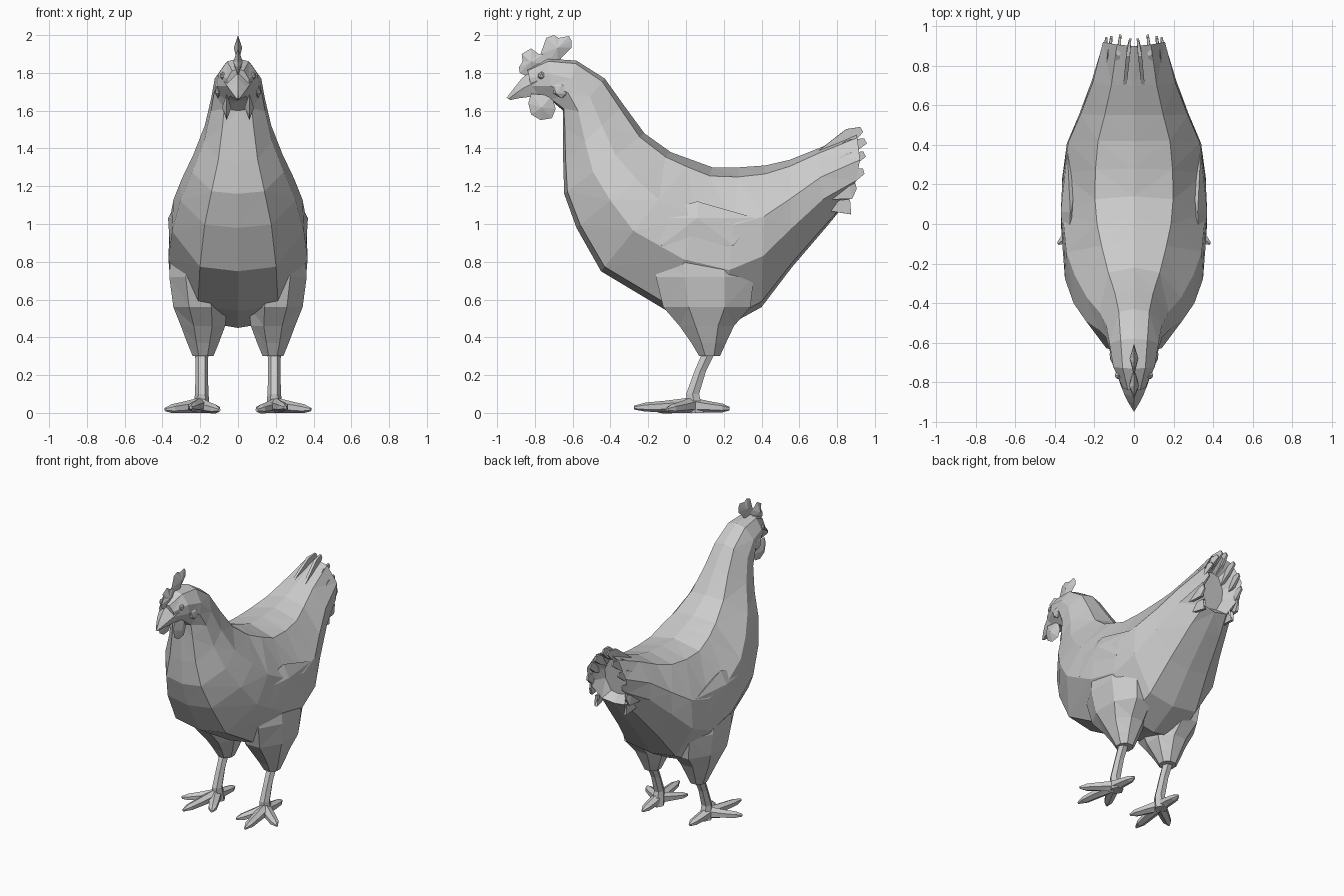
import bpy, bmesh, math
from mathutils import Vector

if "Cube" in bpy.data.objects:
    bpy.data.objects.remove(bpy.data.objects["Cube"])


def finish(name, bm, mirror=False):
    """Turn a bmesh into a flat-shaded object, optionally mirrored over x."""
    bmesh.ops.triangulate(bm, faces=bm.faces[:])
    bmesh.ops.recalc_face_normals(bm, faces=bm.faces[:])
    me = bpy.data.meshes.new(name)
    bm.to_mesh(me)
    bm.free()
    ob = bpy.data.objects.new(name, me)
    bpy.context.collection.objects.link(ob)
    if mirror:
        m = ob.modifiers.new("Mirror", 'MIRROR')
        m.use_mirror_merge = False
    return ob


def loft(name, rings, mirror=False):
    """Skin a list of equally sized point rings and cap both ends."""
    bm = bmesh.new()
    vs = [[bm.verts.new(p) for p in r] for r in rings]
    n = len(rings[0])
    for a, b in zip(vs, vs[1:]):
        for i in range(n):
            j = (i + 1) % n
            bm.faces.new((a[i], a[j], b[j], b[i]))
    bm.faces.new(vs[0])
    bm.faces.new(vs[-1][::-1])
    return finish(name, bm, mirror)


def tube(name, path, sides=6, mirror=True):
    """Tapered tube; path items are (point, half width, half height)."""
    pts = [Vector(p[0]) for p in path]
    d = (pts[-1] - pts[0]).normalized()
    side = d.cross(Vector((0, 0, 1))).normalized()
    up = side.cross(d)
    rings = []
    for p, (_, w, h) in zip(pts, path):
        angs = [2 * math.pi * (i + .5) / sides for i in range(sides)]
        rings.append([p + side * w * math.cos(a) + up * h * math.sin(a) for a in angs])
    return loft(name, rings, mirror)


def plate(name, outline, x, half, mirror=False):
    """Lens-like plate: a yz outline with a raised centre on both sides."""
    bm = bmesh.new()
    rim = [bm.verts.new((x, y, z)) for y, z in outline]
    cy = sum(p[0] for p in outline) / len(outline)
    cz = sum(p[1] for p in outline) / len(outline)
    for s in (-1, 1):
        c = bm.verts.new((x + s * half, cy, cz))
        for i, v in enumerate(rim):
            bm.faces.new((v, rim[(i + 1) % len(rim)], c))
    return finish(name, bm, mirror)


def blob(name, centre, scale, mirror=True, level=1):
    bm = bmesh.new()
    bmesh.ops.create_icosphere(bm, subdivisions=level, radius=1)
    for v in bm.verts:
        v.co = Vector(centre) + Vector(a * b for a, b in zip(v.co, scale))
    return finish(name, bm, mirror)


# body: sections from head to tail (back y, z, belly y, z, half width, rear bulge)
sections = [
    (-.84, 1.82, -.81, 1.68, .06, 0), (-.73, 1.875, -.71, 1.65, .11, 0),
    (-.58, 1.865, -.65, 1.60, .13, 0), (-.43, 1.77, -.65, 1.50, .148, 0),
    (-.33, 1.63, -.65, 1.33, .185, 0), (-.22, 1.48, -.645, 1.16, .25, 0),
    (-.08, 1.38, -.58, .98, .315, 0), (.03, 1.34, -.45, .75, .36, 0),
    (.14, 1.30, -.10, .54, .38, 0), (.28, 1.30, .20, .45, .375, 0),
    (.42, 1.31, .40, .56, .35, 0), (.55, 1.34, .56, .77, .285, 0),
    (.70, 1.40, .74, .98, .22, 0), (.90, 1.48, .83, 1.09, .165, .05),
    (.81, 1.40, .78, 1.14, .10, 0),
]
half = [(0, 0), (.52, .06), (.95, .36), (.97, .64), (.56, .96), (0, 1)]
section = half + [(-x, t) for x, t in half[-2:0:-1]]
loft("body", [[(x * w, ty + (by - ty) * t + 4 * bulge * t * (1 - t), tz + (bz - tz) * t)
               for x, t in section] for ty, tz, by, bz, w, bulge in sections])

# beak
loft("beak", [[(0, y, t), (w, y + .01, (t + b) / 2), (w * .6, y + .02, b),
               (-w * .6, y + .02, b), (-w, y + .01, (t + b) / 2)]
              for y, t, b, w in ((-.95, 1.668, 1.656, .006), (-.91, 1.72, 1.665, .03),
                                 (-.87, 1.77, 1.67, .05), (-.80, 1.83, 1.68, .075))])

# comb lobes
plate("comb_front", [(-.82, 1.77), (-.88, 1.80), (-.885, 1.83), (-.865, 1.86), (-.87, 1.90),
                     (-.82, 1.93), (-.78, 1.90), (-.75, 1.90), (-.72, 1.84)], 0, .025)
plate("comb_rear", [(-.74, 1.84), (-.77, 1.90), (-.74, 1.985), (-.70, 2.0), (-.675, 1.985),
                    (-.62, 1.995), (-.605, 1.97), (-.605, 1.935), (-.66, 1.88), (-.68, 1.84)], 0, .022)

# wattles, ear lobes and eyes
plate("wattle", [(-.82, 1.69), (-.835, 1.64), (-.82, 1.58), (-.77, 1.55), (-.71, 1.56),
                 (-.69, 1.61), (-.71, 1.68)], .06, .025, True)
blob("ear_lobe", (.107, -.66, 1.71), (.018, .05, .045))
blob("eye", (.08, -.765, 1.785), (.018, .022, .022))

# folded wings, only just proud of the body
blob("wing", (.322, .06, .96), (.054, .36, .16))

# tail feathers: broad overlapping tips around the rim
tips = [(.02, .93, 1.50), (.07, .95, 1.44), (.115, .945, 1.37),
        (.14, .94, 1.28), (.145, .90, 1.20), (.11, .85, 1.12)]
for i, tip in enumerate(tips):
    base = (tip[0] + .03, .66, 1.33 - .045 * i)
    mid = (tip[0] + .008, .87, tip[2] - .03)
    tube("tail_feather_%d" % (i + 1), [(base, .012, .03), (mid, .014, .055), (tip, .008, .022)], 4)

# thighs: z, x, y, half width, half depth
rings = []
for z, x, y, rx, ry in ((.88, .21, .09, .15, .24), (.72, .215, .10, .155, .27),
                        (.56, .20, .11, .148, .24), (.46, .185, .11, .122, .15),
                        (.37, .185, .12, .087, .095), (.30, .185, .125, .057, .057)):
    angs = [2 * math.pi * (k + .5) / 8 for k in range(8)]
    rings.append([(x + rx * 1.04 * math.cos(a), y + ry * 1.04 * math.sin(a), z) for a in angs])
loft("thigh", rings, True)

# shanks
loft("shank", [[(.192 + r * math.cos(a), y + r * 1.1 * math.sin(a), z)
                for a in [math.pi * k / 3 for k in range(6)]]
               for z, y, r in ((.34, .13, .036), (.22, .075, .032), (.10, .035, .036), (.0, .05, .045))], True)

# toes: three forward, one back
ankle = Vector((.2, .03, .04))
for name, tip in (("toe_inner", (.10, -.16, .015)), ("toe_middle", (.25, -.275, .028)),
                  ("toe_outer", (.385, -.10, .018)), ("toe_back", (.19, .23, .022))):
    tip = Vector(tip)
    tube(name, [(ankle, .042, .042), (ankle.lerp(tip, .45), .037, .03),
                (ankle.lerp(tip, .8), .03, .024), (tip, .008, .01)])
